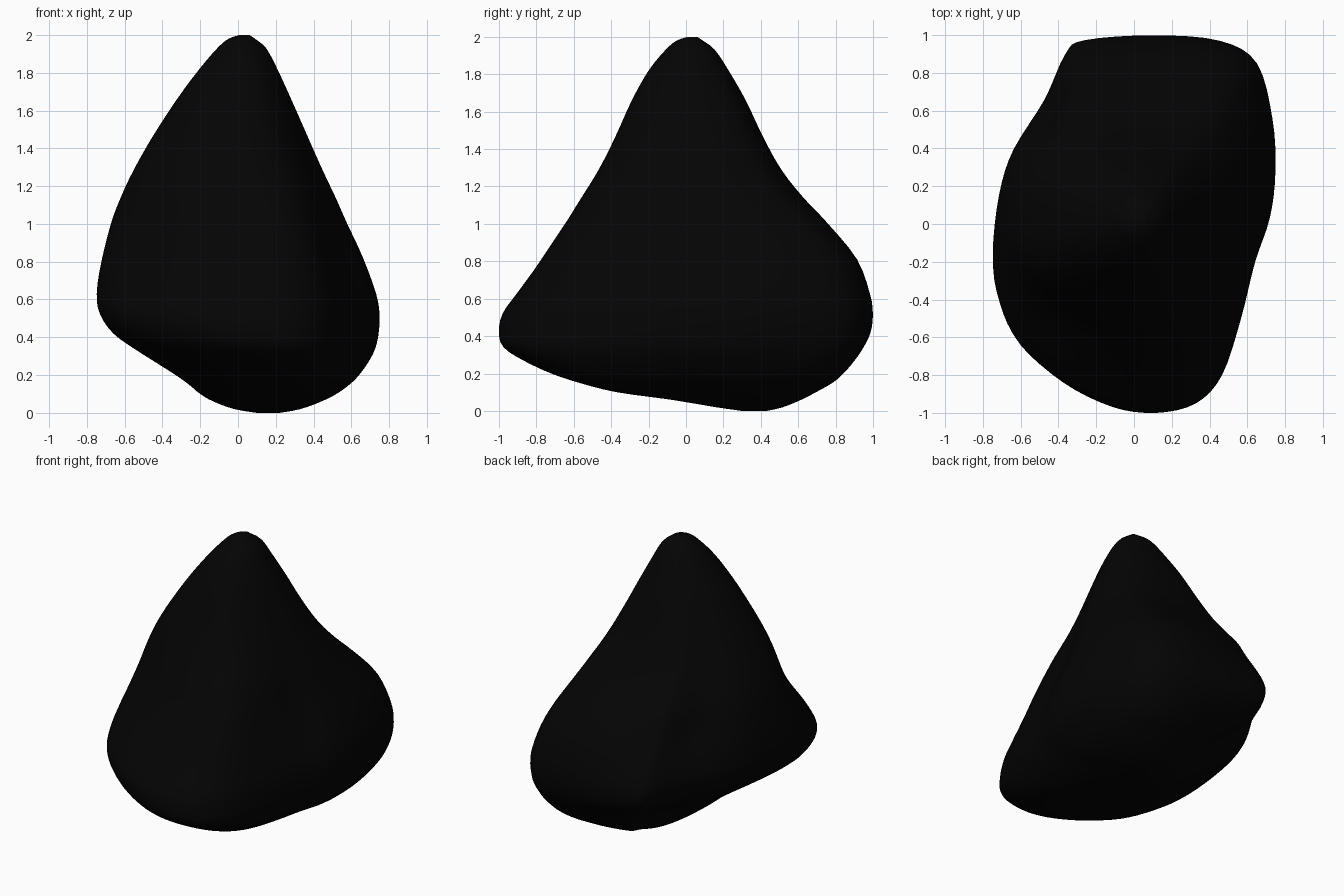
import bpy, bmesh, math
from mathutils import Vector

if "Cube" in bpy.data.objects:
    bpy.data.objects.remove(bpy.data.objects["Cube"])

# Plan outline of the widest section, counter-clockwise
OUTLINE = [(.75, .27), (.735, .55), (.65, .85), (.45, .97), (.1, 1), (-.27, .98), (-.37, .91),
           (-.48, .66), (-.64, .38), (-.715, .12), (-.75, -.22), (-.72, -.45), (-.62, -.66),
           (-.4, -.85), (-.15, -.97), (.08, -1), (.3, -.95), (.45, -.8), (.56, -.5),
           (.64, -.2), (.72, .03)]

# Height, then left / right / front / back limits of the section there
LEVELS = [(0, .10, .22, .30, .43), (.02, -.02, .33, .16, .52), (.06, -.13, .44, -.08, .62),
          (.1, -.20, .52, -.37, .70), (.15, -.26, .59, -.57, .79), (.2, -.33, .64, -.72, .85),
          (.27, -.44, .69, -.87, .91), (.34, -.55, .725, -.975, .955), (.42, -.66, .743, -1, .99),
          (.52, -.73, .748, -.98, 1), (.63, -.75, .73, -.90, .985), (.81, -.73, .665, -.76, .92),
          (1.0, -.685, .58, -.62, .765), (1.14, -.63, .52, -.54, .63), (1.29, -.555, .45, -.46, .51),
          (1.47, -.45, .37, -.375, .41), (1.66, -.325, .285, -.29, .32), (1.82, -.205, .21, -.20, .228),
          (1.93, -.11, .15, -.11, .155), (1.98, -.05, .09, -.05, .09), (2.0, .01, .06, .01, .06)]

# Corner swellings: direction in degrees, height, height spread, amount
CORNERS = [(122, .16, .18, -.15), (125, .86, .2, -.09),
           (225, 1.0, .27, -.07), (305, 1.05, .28, .09)]


def smooth(points, steps, closed):
    """Catmull-Rom curve through the points."""
    p = [Vector(q) for q in points]
    n = len(p)
    at = (lambda i: p[i % n]) if closed else (lambda i: p[max(0, min(n - 1, i))])
    out = []
    for i in range(n if closed else n - 1):
        a, b, c, d = (at(i + k) for k in (-1, 0, 1, 2))
        for s in range(steps):
            t = s / steps
            out.append(.5 * (2 * b + (c - a) * t + (2 * a - 5 * b + 4 * c - d) * t * t
                             + (3 * b - a - 3 * c + d) * t ** 3))
    if not closed:
        out.append(p[-1])
    return out


def swelling(angle, z):
    """Local radial scale that shapes the four corners."""
    s = 1
    for deg, height, spread, amount in CORNERS:
        w = max(0, math.cos(angle - math.radians(deg))) ** 7
        s += amount * w * math.exp(-((z - height) / spread) ** 2)
    return s


outline = [(v.x / .75, v.y) for v in smooth(OUTLINE, 4, True)]

# Stone body: outline fitted into each level, rounder toward the tip
bm = bmesh.new()
rings = []
for z, left, right, front, back in smooth(LEVELS, 3, False):
    blend = max(0, min(1, (z - .9) / 1.0)) * .8
    ring = []
    for x, y in outline:
        a = math.atan2(y, x)
        k = swelling(a, z)
        u = (x * (1 - blend) + math.cos(a) * blend) * k
        v = (y * (1 - blend) + math.sin(a) * blend) * k
        ring.append(bm.verts.new(((left + right) / 2 + u * (right - left) / 2,
                                  (front + back) / 2 + v * (back - front) / 2,
                                  max(0, z))))
    rings.append(ring)
for low, high in zip(rings, rings[1:]):
    for i in range(len(low)):
        j = (i + 1) % len(low)
        bm.faces.new((low[i], low[j], high[j], high[i]))
bm.faces.new(rings[0][::-1])
bm.faces.new(rings[-1])
for f in bm.faces:
    f.smooth = True
mesh = bpy.data.meshes.new("stone")
bm.to_mesh(mesh)
bm.free()

mat = bpy.data.materials.new("near black")
mat.diffuse_color = (.0012, .0012, .0012, 1)
mat.use_nodes = True
mat.node_tree.nodes["Principled BSDF"].inputs["Base Color"].default_value = mat.diffuse_color
mesh.materials.append(mat)
stone = bpy.data.objects.new("stone", mesh)
bpy.context.collection.objects.link(stone)
